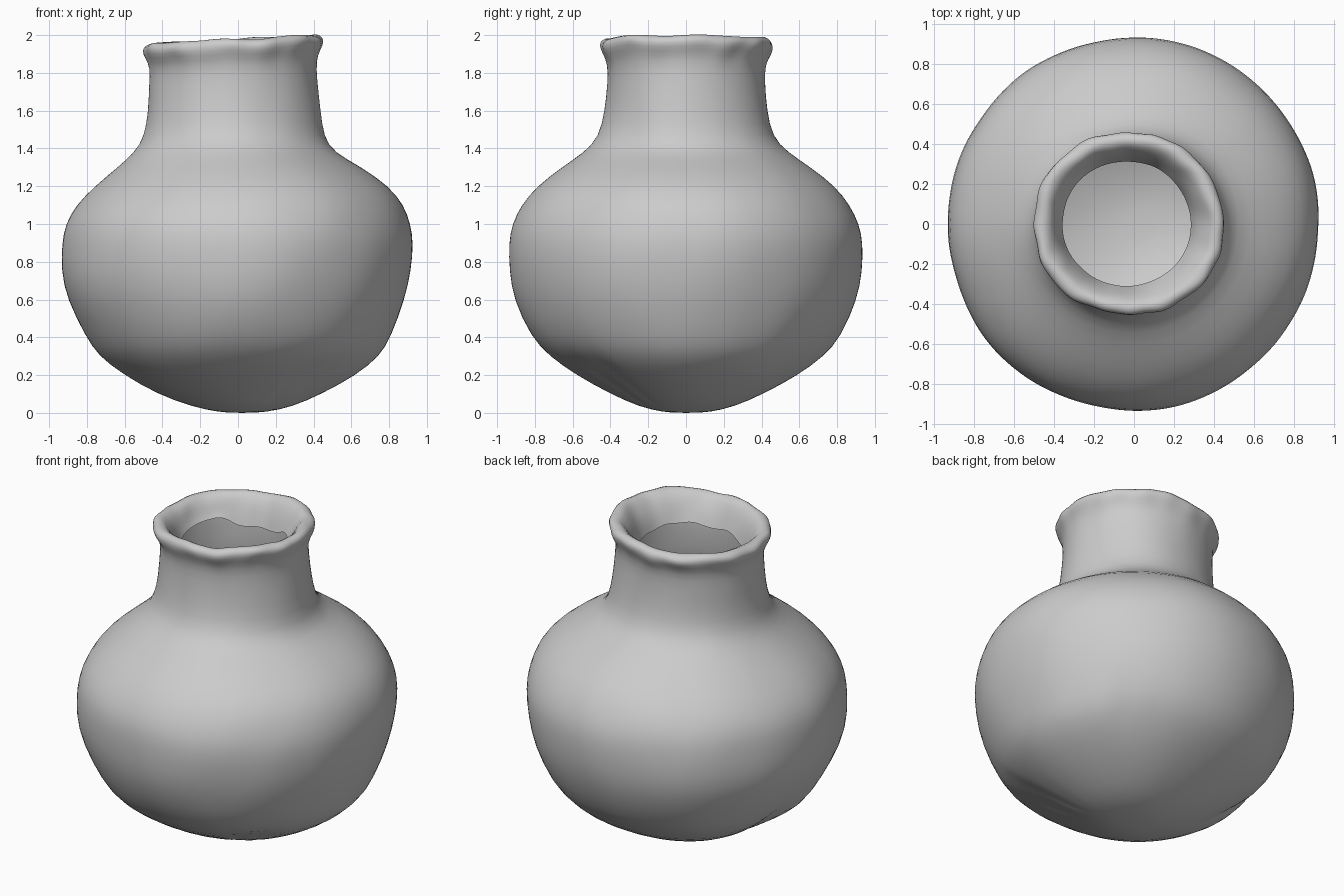
import bpy, bmesh, math
from mathutils import Vector, noise

if "Cube" in bpy.data.objects:
    bpy.data.objects.remove(bpy.data.objects["Cube"], do_unlink=True)

clay = bpy.data.materials.new("grey clay")
clay.use_nodes = True
colour = (0.6, 0.6, 0.6, 1)
clay.diffuse_color = colour
clay.node_tree.nodes["Principled BSDF"].inputs["Base Color"].default_value = colour

SIDES = 72

# Outer wall from the base up, over the lip and a short way down inside:
# height, sideways offset, half width, half depth
PROFILE = [
    (0.003, 0.02, 0.12, 0.12), (0.03, 0.02, 0.26, 0.25), (0.1, 0.01, 0.44, 0.41),
    (0.2, 0.01, 0.62, 0.59), (0.3, 0, 0.75, 0.73), (0.4, 0, 0.81, 0.82),
    (0.6, -0.01, 0.9, 0.91), (0.75, -0.01, 0.93, 0.935), (0.9, 0, 0.93, 0.94),
    (1.0, 0, 0.91, 0.92), (1.1, 0.01, 0.865, 0.87), (1.2, 0.02, 0.78, 0.79),
    (1.3, 0.01, 0.65, 0.66), (1.38, -0.02, 0.53, 0.54), (1.46, -0.02, 0.475, 0.46),
    (1.6, -0.02, 0.455, 0.43), (1.75, -0.03, 0.445, 0.42), (1.85, -0.03, 0.44, 0.42),
    (1.9, -0.03, 0.465, 0.45), (1.945, -0.03, 0.488, 0.47), (1.975, -0.03, 0.47, 0.45),
    (1.985, -0.03, 0.43, 0.41), (1.95, -0.03, 0.385, 0.375), (1.88, -0.04, 0.345, 0.34),
    (1.81, -0.04, 0.322, 0.315),
]

# Dents in the lower wall: centre, radius, depth
DENTS = [
    (Vector((-0.7, 0.13, 0.27)), 0.2, 0.04),
    (Vector((0.35, -0.42, 0.14)), 0.3, 0.03),
    (Vector((0.5, 0.6, 0.3)), 0.2, 0.02),
]


def hand_shaped(p, wobble):
    """Tilt the mouth, press in the dents and add hand-made unevenness."""
    n = noise.noise(p * 2.5) * 0.012 + noise.noise(p * 9) * wobble
    out = Vector((p.x, p.y, 0))
    if out.length:
        out.normalize()
    q = p + out * n
    for centre, radius, depth in DENTS:
        fall = math.exp(-((p - centre).length / radius) ** 2 * 2)
        rough = 1 + noise.noise(p * 12)
        q -= (p - Vector((0, 0, 0.8))).normalized() * depth * fall * rough
    if p.z > 1.5:
        lift = min((p.z - 1.5) / 0.4, 1)
        q.z += lift * (0.05 * p.x + wobble * noise.noise(p * 5))
    return q


bm = bmesh.new()
rings = []
for i, (z, cx, rx, ry) in enumerate(PROFILE):
    wobble = 0.018 if z > 1.88 else 0.003
    ring = []
    for s in range(SIDES):
        a = math.tau * s / SIDES
        p = Vector((cx + rx * math.cos(a), ry * math.sin(a), z))
        q = hand_shaped(p, wobble)
        if i == len(PROFILE) - 1:      # ragged inner edge
            q.z += 0.05 * noise.noise(p * 7)
        ring.append(bm.verts.new(q))
    rings.append(ring)

# Walls and rounded base
for low, high in zip(rings, rings[1:]):
    for s in range(SIDES):
        t = (s + 1) % SIDES
        bm.faces.new((low[s], low[t], high[t], high[s]))
base = bm.verts.new((0.02, 0, 0))
for s in range(SIDES):
    bm.faces.new((base, rings[0][(s + 1) % SIDES], rings[0][s]))

mesh = bpy.data.meshes.new("pot")
bm.to_mesh(mesh)
bm.free()
mesh.materials.append(clay)
mesh.polygons.foreach_set("use_smooth", [True] * len(mesh.polygons))
pot = bpy.data.objects.new("pot", mesh)
bpy.context.collection.objects.link(pot)
smooth = pot.modifiers.new("smooth", "SUBSURF")
smooth.levels = smooth.render_levels = 1
